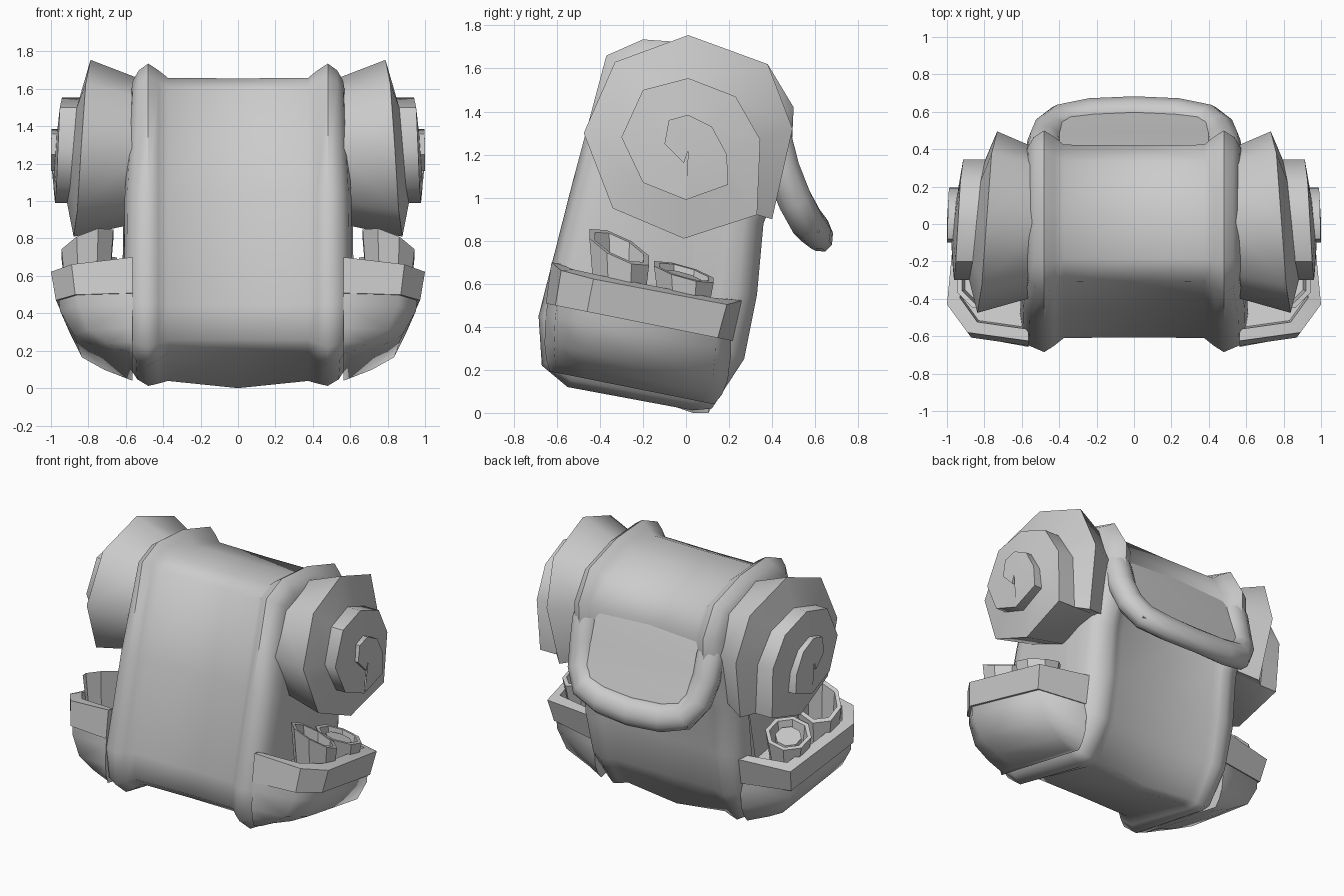
import bpy, bmesh, math
from mathutils import Vector

if "Cube" in bpy.data.objects:
    bpy.data.objects.remove(bpy.data.objects["Cube"], do_unlink=True)

canvas = bpy.data.materials.new("grey canvas")
canvas.use_nodes = True
GREY = (0.6, 0.6, 0.6, 1)
canvas.diffuse_color = GREY
canvas.node_tree.nodes["Principled BSDF"].inputs["Base Color"].default_value = GREY


def finish(name, bm, angle, mirror=False):
    bmesh.ops.recalc_face_normals(bm, faces=bm.faces)
    mesh = bpy.data.meshes.new(name)
    bm.to_mesh(mesh)
    bm.free()
    mesh.materials.append(canvas)
    ob = bpy.data.objects.new(name, mesh)
    bpy.context.collection.objects.link(ob)
    bpy.ops.object.select_all(action="DESELECT")
    ob.select_set(True)
    bpy.context.view_layer.objects.active = ob
    bpy.ops.object.shade_smooth_by_angle(angle=math.radians(angle))
    if mirror:
        mod = ob.modifiers.new("both_sides", "MIRROR")
        mod.use_mirror_merge = False


def loft(bm, rings):
    """Skin a row of closed rings and cap both ends."""
    rows = [[bm.verts.new(p) for p in ring] for ring in rings]
    n = len(rows[0])
    for a, b in zip(rows, rows[1:]):
        for i in range(n):
            j = (i + 1) % n
            bm.faces.new((a[i], a[j], b[j], b[i]))
    bm.faces.new(rows[0])
    bm.faces.new(rows[-1])


def inset(points, amounts):
    """Move a closed 2D outline inwards (points run clockwise)."""
    out = []
    for i, p in enumerate(points):
        p = Vector(p)
        e1 = (p - Vector(points[i - 1])).normalized()
        e2 = (Vector(points[(i + 1) % len(points)]) - p).normalized()
        t = (e1 + e2).normalized()
        out.append(p + Vector((t.y, -t.x)) * amounts[i] / max(0.5, t.dot(e1)))
    return out


# Bag: side profile (y, z) lofted across x, with a padded ridge on each side
profile = [(-0.55, 0.12), (-0.67, 0.22), (-0.685, 0.45), (-0.53, 1.06), (-0.37, 1.66),
           (-0.2, 1.735), (0.08, 1.715), (0.38, 1.62), (0.5, 1.42), (0.49, 1.2),
           (0.36, 0.88), (0.33, 0.55), (0.27, 0.25), (0.12, 0.02), (0.03, 0.012)]
BACK = 10    # profile points from here on are the flatter back and bottom
half = [(0.0, 0.078), (0.375, 0.075), (0.425, 0.035), (0.48, 0.0), (0.53, 0.035),
        (0.562, 0.09), (0.575, 0.17)]
rings = []
for x, d in [(-x, d) for x, d in half[:0:-1]] + half:
    flat = 0.35 if abs(x) < 0.48 else 1
    amounts = [d * (flat if i >= BACK else 1) for i in range(len(profile))]
    ring = []
    for y, z in inset(profile, amounts):
        flare = 1 + 0.09 * max(0, 1 - abs(z - 0.7) / 0.8) if abs(x) > 0.5 else 1
        sag = 0.05 if x == 0 and z < 0.06 else 0
        ring.append((x * flare, y, max(0, z - sag)))
    rings.append(ring)
bm = bmesh.new()
loft(bm, rings)
finish("bag_body", bm, 60)

# Flap: sheet running on from the top panel and standing off the back
bm = bmesh.new()
sheet = [(0.36, 1.43), (0.41, 1.33), (0.46, 1.18), (0.53, 1.02), (0.6, 0.84)]
loft(bm, [[(x, y + dy + bulge, z) for x, dy, bulge in
           ((-0.44, 0.02, 0), (0, 0.02, 0.01), (0.44, 0.02, 0),
            (0.44, -0.04, 0), (0, -0.04, 0.01), (-0.44, -0.04, 0))]
          for y, z in sheet])
finish("flap_sheet", bm, 50)

# Flap: padded roll growing out of the ridges and around its edge
side = [(0.48, 0.36, 1.42), (0.48, 0.41, 1.28), (0.475, 0.445, 1.14), (0.45, 0.505, 0.99),
        (0.385, 0.56, 0.89), (0.23, 0.595, 0.85), (0.0, 0.612, 0.838)]
path = [Vector(p) for p in side] + [Vector((-x, y, z)) for x, y, z in side[-2::-1]]
rings = []
for i, p in enumerate(path):
    t = (path[min(i + 1, len(path) - 1)] - path[max(i - 1, 0)]).normalized()
    across = t.cross(Vector((0, 0.92, 0.38))).normalized()
    out = t.cross(across)
    end = 0.7 if i in (0, len(path) - 1) else 1
    thick = 0.068 + 0.035 * abs(p.x)
    rings.append([p + end * (0.095 * across * math.cos(a) + thick * out * math.sin(a))
                  for a in [k * math.tau / 10 for k in range(10)]])
bm = bmesh.new()
loft(bm, rings)
finish("flap_edge_roll", bm, 60)

# Bedroll ends: stepped spiral, eight points a turn, rising towards its middle
spiral = [(.40, .90), (.495, 1.32), (.38, 1.62), (.01, 1.755), (-.33, 1.63), (-.475, 1.3),
          (-.34, .95), (-.01, .81), (.33, .92), (.345, 1.27), (.23, 1.47), (.01, 1.555),
          (-.2, 1.5), (-.3, 1.28), (-.2, 1.07), (0, .99), (.195, 1.06), (.19, 1.2),
          (.12, 1.33), (.01, 1.385), (-.08, 1.36), (-.1, 1.25), (-.01, 1.16), (.01, 1.22)]
last = len(spiral) - 1


def height(i):
    return 1 - 0.3 * (1 - i / last) ** 2.5


def foot(i):
    """Bottom of the spiral wall: in the bag for the first turn, then on the turn below."""
    y, z = spiral[i]
    if i < 8:
        return (0.5, y * 0.8, 1.2 + (z - 1.2) * 0.8)
    return (height(i - 8) * 0.65 + height(i) * 0.35, y, z)


bm = bmesh.new()
top = [bm.verts.new((height(i), *p)) for i, p in enumerate(spiral)]
base = [bm.verts.new(foot(i)) for i in range(last + 1)]
tuck = bm.verts.new((0.5, 0.3, 0.95))
for i in range(last):
    if i == 7:
        bm.faces.new((base[7], tuck, base[8], top[8], top[7]))
    else:
        bm.faces.new((base[i], base[i + 1], top[i + 1], top[i]))
    if i + 8 < last:
        bm.faces.new((top[i], top[i + 1], base[i + 9], base[i + 8]))
    elif i < last - 1:
        bm.faces.new((top[i], top[i + 1], top[last]))
bm.faces.new((base[0], top[0], base[8], tuck))
finish("bedroll_ends", bm, 50, True)

# Side pockets: rounded pouch below a wide rim, all on the bag's slope
outline = [(0.565, -0.625), (0.89, -0.58), (1.0, -0.43), (0.94, 0.19), (0.565, 0.262)]


def level(height, grow_x, grow_y, shift, droop=0.0):
    ring = []
    for x, y in outline:
        y = -0.18 + (y + 0.18) * grow_y
        x = 0.565 + (x - 0.565) * grow_x
        ring.append((x, y + shift, height - 0.2 * y - droop * (x - 0.565)))
    return ring


bm = bmesh.new()
loft(bm, [level(0.47, 0.82, 0.84, 0), level(0.57, 0.84, 0.86, 0, 0.03),
          level(0.575, 1, 1, 0, 0.09), level(0.385, 0.94, 0.98, -0.035),
          level(0.385, 0.88, 0.94, -0.035)])
finish("pocket_rims", bm, 30, True)
bm = bmesh.new()
loft(bm, [level(0.46, 0.92, 0.95, -0.03), level(0.33, 0.89, 0.97, -0.04),
          level(0.2, 0.72, 0.96, -0.05), level(0.13, 0.4, 0.92, -0.06),
          level(0.08, 0.08, 0.86, -0.07)])
finish("pocket_pouches", bm, 80, True)


# Rolled items standing in the pockets: flared open tubes
def ring(cx, cy, r, z, slope_x=0.0, slope_y=0.0):
    pts = []
    for k in range(8):
        a = (k + 0.5) * math.tau / 8
        dx, dy = r * math.cos(a), r * math.sin(a)
        pts.append((cx + dx, cy + dy, z + slope_x * dx + slope_y * dy))
    return pts


def tube(bm, cx, cy, r, z, slope_x, slope_y, floor):
    loft(bm, [ring(cx, cy, r * 0.8, 0.46), ring(cx, cy, r, z, slope_x, slope_y),
              ring(cx, cy, r * 0.82, z, slope_x, slope_y), ring(cx, cy, r * 0.7, floor)])


bm = bmesh.new()
tube(bm, 0.805, -0.31, 0.15, 0.77, -0.38, -0.45, 0.52)
finish("tall_rolled_items", bm, 30, True)
bm = bmesh.new()
tube(bm, 0.785, -0.01, 0.15, 0.655, -0.2, -0.28, 0.53)
loft(bm, [ring(0.785, -0.01, 0.085, 0.5), ring(0.785, -0.01, 0.085, 0.635, -0.2, -0.28)])
finish("short_cups", bm, 30, True)
